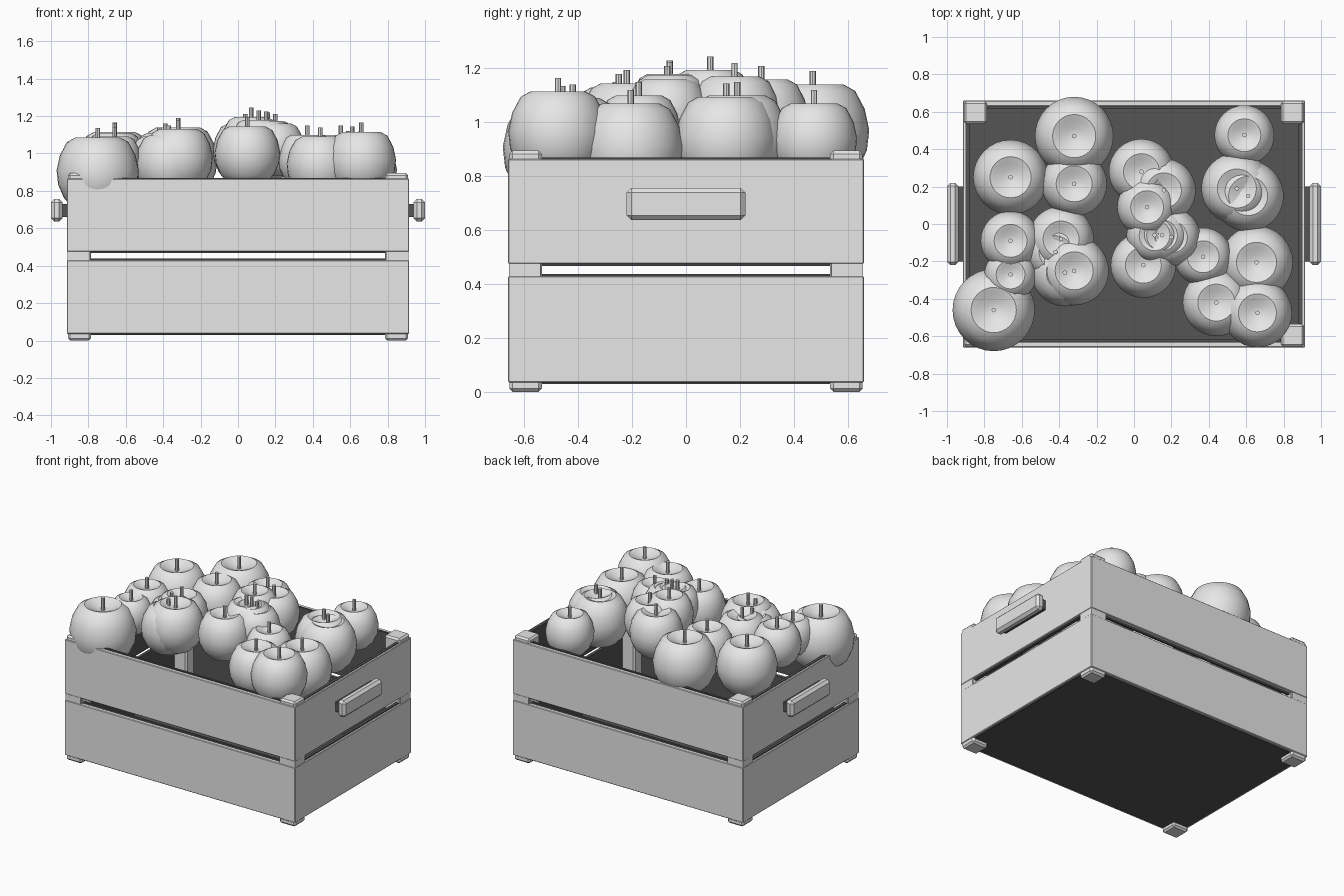
import bpy, bmesh, math
from mathutils import Matrix, Vector

cube = bpy.data.objects.get("Cube")
if cube:
    bpy.data.objects.remove(cube, do_unlink=True)


def material(name, value):
    mat = bpy.data.materials.new(name)
    mat.use_nodes = True
    colour = (value, value, value, 1)
    mat.diffuse_color = colour
    mat.node_tree.nodes["Principled BSDF"].inputs["Base Color"].default_value = colour
    return mat


light = material("light grey", 0.8)
dark = material("dark grey", 0.09)


def add_object(name, mesh):
    obj = bpy.data.objects.new(name, mesh)
    bpy.context.collection.objects.link(obj)
    return obj


def box(name, low, high, mat, bevel=0.0):
    """Box between two corners, with an optional chamfer."""
    low, high = Vector(low), Vector(high)
    bm = bmesh.new()
    place = Matrix.Translation((low + high) / 2) @ Matrix.Diagonal((high - low).to_4d())
    bmesh.ops.create_cube(bm, size=1, matrix=place)
    if bevel:
        bmesh.ops.bevel(bm, geom=bm.edges[:], offset=bevel, segments=1, affect='EDGES')
    mesh = bpy.data.meshes.new(name)
    bm.to_mesh(mesh)
    bm.free()
    mesh.materials.append(mat)
    return add_object(name, mesh)


def mirrored_box(name, low, high, mat, bevel, axis):
    """Box and its mirror image across the centre."""
    for sign, side in ((1, "a"), (-1, "b")):
        a, b = list(low), list(high)
        if sign < 0:
            a[axis], b[axis] = -high[axis], -low[axis]
        box(name + "_" + side, a, b, mat, bevel)


def lathe(name, profile, steps, mat):
    """Spin a radius and height profile around z."""
    bm = bmesh.new()
    verts = [bm.verts.new((r, 0, z)) for r, z in profile]
    edges = [bm.edges.new(pair) for pair in zip(verts, verts[1:])]
    bmesh.ops.spin(bm, geom=verts + edges, axis=(0, 0, 1), cent=(0, 0, 0),
                   angle=math.tau, steps=steps)
    bmesh.ops.remove_doubles(bm, verts=bm.verts[:], dist=0.0001)
    bmesh.ops.recalc_face_normals(bm, faces=bm.faces[:])
    mesh = bpy.data.meshes.new(name)
    bm.to_mesh(mesh)
    bm.free()
    mesh.materials.append(mat)
    return mesh


# Crate dimensions
X, Y = 0.915, 0.66
POST_X, POST_Y = 0.785, 0.535
rows = {"lower": (0.035, 0.43), "upper": (0.475, 0.865)}

# Corner posts with chamfered feet
for x in (-1, 1):
    for y in (-1, 1):
        xs = sorted((x * POST_X, x * (X - 0.005)))
        ys = sorted((y * POST_Y, y * (Y - 0.005)))
        box("corner_post", (xs[0], ys[0], 0), (xs[1], ys[1], 0.895), light, 0.012)

# Outer boards and their dark inner lining
for row, (z0, z1) in rows.items():
    mirrored_box(row + "_long_board", (-X, Y - 0.03, z0), (X, Y, z1), light, 0.004, 1)
    mirrored_box(row + "_end_board", (X - 0.02, -Y, z0), (X, Y, z1), light, 0.004, 0)
    low, high = z0 - 0.003, z1 + 0.005
    if row == "lower":
        high = z1 + 0.008
    else:
        low = z0 - 0.008
    mirrored_box(row + "_long_lining", (-POST_X, Y - 0.045, low),
                 (POST_X, Y - 0.03, high), dark, 0, 1)
    mirrored_box(row + "_end_lining", (X - 0.035, -POST_Y, low),
                 (X - 0.015, POST_Y, high), dark, 0, 0)

# Post cheeks that close the slot at both ends
for x in (-1, 1):
    for y in (-1, 1):
        xs = sorted((x * (POST_X + 0.005), x * (X - 0.003)))
        ys = sorted((y * (POST_Y + 0.005), y * (Y - 0.003)))
        box("slot_end", (xs[0], ys[0], 0.42), (xs[1], ys[1], 0.48), light)

# Floor
box("floor", (0.02 - X, 0.02 - Y, 0.03), (X - 0.02, Y - 0.02, 0.05), dark)

# End handles on dark mounts
mirrored_box("handle_mount", (X - 0.005, -0.2, 0.66), (0.945, 0.2, 0.73), dark, 0, 0)
mirrored_box("handle", (0.938, -0.22, 0.637), (1.0, 0.22, 0.757), light, 0.018, 0)

# Apple body and stem shapes
body = lathe("apple", [(0, .66), (.2, .69), (.4, .79), (.55, .85), (.75, .74), (.92, .42),
                       (1, .05), (.96, -.3), (.82, -.62), (.6, -.85), (.35, -.94), (0, -.88)],
             32, light)
stem = lathe("stem", [(0, 0), (.012, 0), (.012, 1), (0, 1)], 8, light)

# Apples: x, y, radius and rim height
apples = [
    (-.75, -.46, .22, 1.085), (-.66, -.27, .14, 1.09), (-.66, .25, .2, 1.115),
    (-.66, -.09, .16, 1.11), (-.32, .47, .21, 1.14), (-.32, .215, .175, 1.12),
    (-.39, -.08, .175, 1.11), (-.42, -.15, .16, 1.09), (-.32, -.25, .185, 1.13),
    (-.37, -.26, .18, 1.1), (.04, .28, .175, 1.16), (.16, .18, .17, 1.17),
    (.07, .09, .16, 1.195), (.05, -.22, .175, 1.145), (.11, -.06, .15, 1.18),
    (.15, -.06, .15, 1.175), (.2, -.07, .155, 1.16), (.37, -.175, .155, 1.1),
    (.44, -.42, .18, 1.09), (.655, -.205, .195, 1.07), (.66, -.475, .185, 1.115),
    (.59, .475, .16, 1.07), (.55, .19, .19, 1.1), (.61, .15, .19, 1.095),
]
for x, y, radius, rim in apples:
    apple = add_object("apple", body)
    apple.location = (x, y, rim - 0.85 * radius)
    apple.scale = (radius, radius, radius)
    stalk = add_object("apple_stem", stem)
    stalk.location = (x, y, rim - 0.2 * radius)
    stalk.scale = (1, 1, 0.05 + 0.2 * radius)

# Smooth apples with crisp rims
bpy.ops.object.select_all(action='DESELECT')
for obj in (apple, stalk):
    obj.select_set(True)
bpy.context.view_layer.objects.active = apple
bpy.ops.object.shade_smooth_by_angle(angle=math.radians(40))
